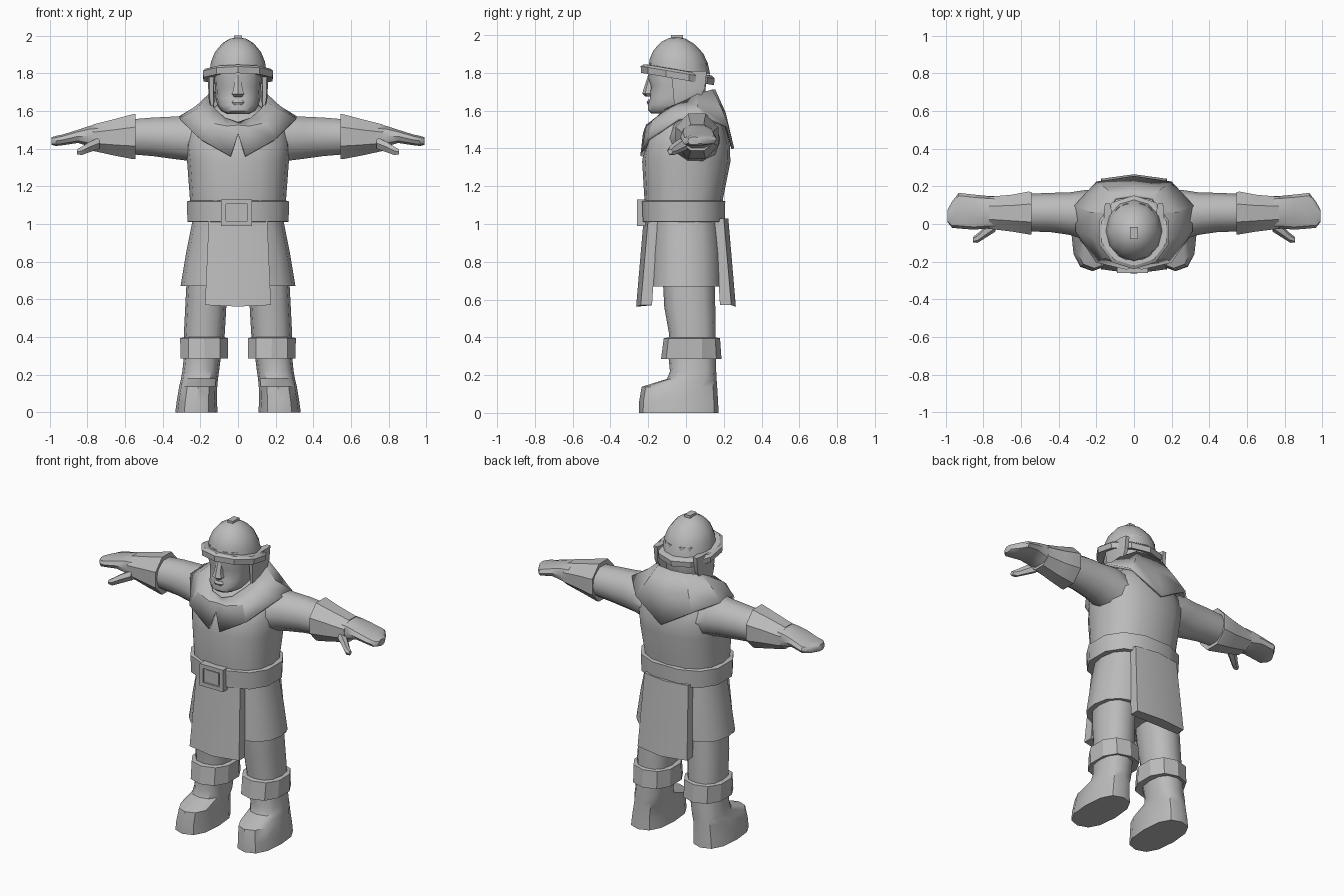
import bpy
import bmesh
from math import cos, sin, pi, radians

default_cube = bpy.data.objects.get("Cube")
if default_cube:
    bpy.data.objects.remove(default_cube, do_unlink=True)

grey = bpy.data.materials.new("plain_grey")
grey.use_nodes = True
grey.diffuse_color = (0.5, 0.5, 0.5, 1)
grey.node_tree.nodes["Principled BSDF"].inputs["Base Color"].default_value = (0.5, 0.5, 0.5, 1)


def finish(name, bm, mirror=False, smooth=40):
    """Turn a bmesh into a shaded object, optionally mirrored across x."""
    bmesh.ops.recalc_face_normals(bm, faces=bm.faces)
    mesh = bpy.data.meshes.new(name)
    bm.to_mesh(mesh)
    bm.free()
    obj = bpy.data.objects.new(name, mesh)
    bpy.context.collection.objects.link(obj)
    mesh.materials.append(grey)
    if mirror:
        modifier = obj.modifiers.new("Mirror", "MIRROR")
        modifier.use_clip = False
        modifier.use_mirror_merge = False
    bpy.ops.object.select_all(action="DESELECT")
    obj.select_set(True)
    bpy.context.view_layer.objects.active = obj
    if smooth:
        bpy.ops.object.shade_smooth_by_angle(angle=radians(smooth))
    return obj


def bridge(bm, rings, caps=True):
    """Skin closed rings of points in order."""
    loops = [[bm.verts.new(point) for point in ring] for ring in rings]
    for low, high in zip(loops, loops[1:]):
        for i in range(len(low)):
            j = (i + 1) % len(low)
            bm.faces.new((low[i], low[j], high[j], high[i]))
    if caps:
        bm.faces.new(loops[0])
        bm.faces.new(loops[-1])


def loft(name, axis, rings, sides=12, power=2.0, turn=0.0, shear=0.0, mirror=False, smooth=40):
    """Rings are (position, u min, u max, v min, v max) along the x or z axis."""
    angles = [2 * pi * (i + turn) / sides for i in range(sides)]

    def rounded(value):
        return abs(value) ** (2 / power) * (1 if value > 0 else -1)

    us = [rounded(cos(a)) for a in angles]
    vs = [rounded(sin(a)) for a in angles]
    reach_u, reach_v = max(us), max(vs)
    skins = []
    for t, u0, u1, v0, v1 in rings:
        ring = []
        for cu, cv in zip(us, vs):
            u = (u0 + u1) / 2 + (u1 - u0) / 2 * cu / reach_u
            v = (v0 + v1) / 2 + (v1 - v0) / 2 * cv / reach_v
            ring.append((t, u, v) if axis == "x" else (u, v, t + shear * v))
        skins.append(ring)
    bm = bmesh.new()
    bridge(bm, skins)
    return finish(name, bm, mirror, smooth)


def round_loft(name, rings, **options):
    """Loft along z, symmetric in x: (z, half width, y front, y back)."""
    return loft(name, "z", [(z, -w, w, f, b) for z, w, f, b in rings], **options)


def block(name, low, high, mirror=False):
    bm = bmesh.new()
    bmesh.ops.create_cube(bm, size=1)
    for vert in bm.verts:
        for k in range(3):
            vert.co[k] = low[k] if vert.co[k] < 0 else high[k]
    return finish(name, bm, mirror, smooth=0)


# Torso and skirt
round_loft("torso", [(1.05, .25, -.215, .19), (1.13, .255, -.22, .195), (1.33, .27, -.232, .235),
                     (1.42, .28, -.218, .232), (1.5, .26, -.185, .21), (1.57, .2, -.13, .18),
                     (1.64, .1, -.08, .12)], sides=16, power=2.4)
round_loft("skirt", [(.67, .305, -.195, .2), (.85, .275, -.19, .195), (1.05, .235, -.18, .18)],
           sides=16, power=2.5)

# Belt and buckle
round_loft("belt", [(1.01, .245, -.21, .185), (1.012, .268, -.228, .205), (1.12, .272, -.232, .208),
                    (1.125, .25, -.21, .185)], sides=12, power=2.4, turn=.5)
block("buckle_plate", (-.07, -.25, 1.005), (.06, -.2, 1.115))
for side, x in (("right", -.09), ("left", .05)):
    block("buckle_bar_" + side, (x, -.26, .99), (x + .025, -.21, 1.13))
for end, z in (("bottom", .99), ("top", 1.105)):
    block("buckle_bar_" + end, (-.09, -.26, z), (.075, -.21, z + .025))
block("buckle_centre", (-.045, -.256, 1.025), (.04, -.21, 1.1))


# Front and back skirt flaps
def flap(name, facing):
    rings = []
    for z, dip, half, inner, outer in ((.57, .008, .175, .18, .24), (1.03, 0, .155, .15, .2)):
        rings.append([(-half, facing * inner, z), (-half, facing * outer, z),
                      (0, facing * (outer + .024), z - dip),
                      (half, facing * outer, z), (half, facing * inner, z)])
    bm = bmesh.new()
    bridge(bm, rings)
    finish(name, bm, smooth=20)


flap("front_flap", -1)
flap("back_flap", 1)

# Hooded mantle: half outlines from front to back
neck_edge = [(0, -.165, 1.54), (.07, -.16, 1.565), (.12, -.11, 1.61), (.15, -.02, 1.65),
             (.155, .06, 1.69), (.1, .14, 1.712), (0, .155, 1.712)]
shoulder_line = [(0, -.212, 1.525), (.06, -.21, 1.52), (.16, -.18, 1.54), (.22, -.07, 1.61),
                 (.225, .06, 1.625), (.15, .19, 1.61), (0, .21, 1.59)]
hem = [(0, -.228, 1.48), (.04, -.242, 1.36), (.2, -.205, 1.45), (.31, -.04, 1.56),
       (.315, .1, 1.57), (.2, .225, 1.52), (0, .255, 1.4)]


def full_ring(half):
    return half + [(-x, y, z) for x, y, z in reversed(half[1:-1])]


mantle_mesh = bmesh.new()
bridge(mantle_mesh, [full_ring(half) for half in (neck_edge, shoulder_line, hem)], caps=False)
mantle = finish("mantle", mantle_mesh, smooth=30)
thickness = mantle.modifiers.new("Thickness", "SOLIDIFY")
thickness.thickness = .015

# Head and face
round_loft("neck", [(1.48, .11, -.1, .13), (1.66, .1, -.1, .1)])
round_loft("head", [(1.585, .06, -.185, -.02), (1.6, .09, -.2, .04), (1.63, .11, -.2, .08),
                    (1.665, .118, -.19, .1), (1.73, .122, -.185, .105), (1.775, .125, -.2, .108),
                    (1.85, .125, -.19, .11)], sides=14, power=2.6)
round_loft("nose", [(1.675, .02, -.215, -.17), (1.69, .034, -.232, -.17), (1.71, .025, -.226, -.17),
                    (1.79, .014, -.2, -.17)], sides=6, turn=.5)
round_loft("lips", [(1.632, .03, -.203, -.17), (1.645, .038, -.209, -.17), (1.658, .03, -.2, -.17)],
           sides=8)
loft("cheek_guard", "z", [(1.62, .128, .145, -.06, -.02), (1.66, .125, .155, -.065, .07),
                          (1.72, .125, .158, -.07, .1), (1.81, .12, .16, -.08, .11)],
     sides=8, power=4, turn=.5, mirror=True)

# Helmet
tilt = -.17
round_loft("helmet_brim", [(1.767, .15, -.205, .125), (1.76, .183, -.238, .148),
                           (1.795, .187, -.24, .152), (1.808, .172, -.222, .138),
                           (1.81, .14, -.19, .11)], sides=10, turn=.5, shear=tilt, smooth=25)
round_loft("helmet_dome", [(1.8, .152, -.2, .128), (1.86, .143, -.193, .115), (1.91, .122, -.172, .09),
                           (1.955, .085, -.132, .045), (1.98, .045, -.09, 0), (1.986, .01, -.05, -.03)],
           sides=12, shear=-.06)
block("helmet_knob", (-.02, -.08, 1.96), (.02, -.015, 2.0))

# Arms, cuffs and hands
loft("arm", "x", [(.12, -.12, .18, 1.28, 1.54), (.26, -.085, .18, 1.335, 1.575),
                  (.34, -.058, .168, 1.345, 1.57), (.45, -.042, .165, 1.36, 1.565),
                  (.57, -.04, .16, 1.37, 1.555)], sides=10, mirror=True)
loft("cuff", "x", [(.55, -.03, .15, 1.375, 1.55), (.545, -.055, .17, 1.345, 1.585),
                   (.56, -.055, .172, 1.345, 1.582), (.65, -.04, .155, 1.362, 1.558),
                   (.77, -.025, .145, 1.388, 1.528)], sides=8, turn=.5, mirror=True)
loft("hand", "x", [(.74, -.025, .147, 1.39, 1.53), (.79, -.025, .15, 1.412, 1.52),
                   (.85, -.03, .156, 1.43, 1.5), (.93, -.024, .165, 1.418, 1.475),
                   (.965, -.02, .12, 1.414, 1.468), (.99, .01, .075, 1.42, 1.46)],
     sides=10, power=2.5, mirror=True)
loft("thumb", "x", [(.735, -.04, .04, 1.4, 1.46), (.79, -.075, -.01, 1.38, 1.435),
                    (.83, -.1, -.05, 1.366, 1.41), (.855, -.098, -.07, 1.37, 1.395)],
     sides=6, mirror=True)

# Legs, knee bands and boots
loft("leg", "z", [(.3, .085, .285, -.09, .16), (.42, .07, .287, -.09, .157),
                  (.56, .062, .28, -.115, .155), (.75, .045, .27, -.125, .15)],
     sides=12, power=2.4, mirror=True)
loft("knee_band", "z", [(.29, .08, .28, -.1, .165), (.285, .052, .305, -.132, .188),
                        (.395, .052, .307, -.118, .18), (.4, .08, .28, -.09, .155)],
     sides=10, power=2.3, turn=.5, mirror=True, smooth=25)
loft("boot", "z", [(0, .108, .333, -.25, .172), (.06, .112, .325, -.248, .17),
                   (.138, .11, .312, -.235, .165), (.18, .106, .302, -.1, .162),
                   (.22, .1, .295, -.085, .16), (.32, .088, .285, -.095, .16)],
     sides=12, power=2.5, mirror=True)
